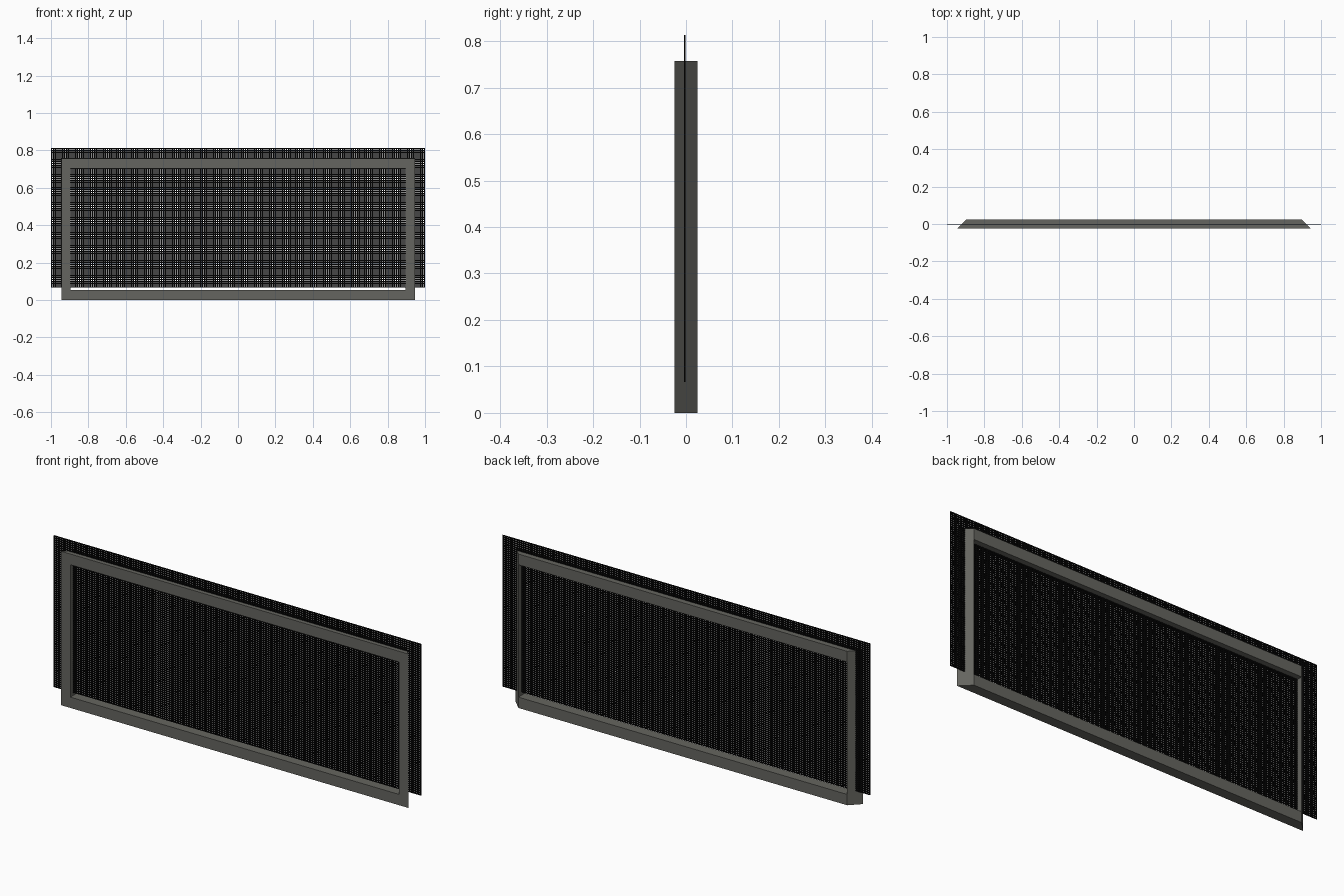
import bpy, bmesh

if "Cube" in bpy.data.objects:
    bpy.data.objects.remove(bpy.data.objects["Cube"])

def material(name, col):
    m = bpy.data.materials.new(name)
    m.diffuse_color = (*col, 1)
    m.use_nodes = True
    m.node_tree.nodes["Principled BSDF"].inputs["Base Color"].default_value = m.diffuse_color
    return m

frame_mat = material("warm grey frame", (0.13, 0.13, 0.115))
wire_mat = material("black wire", (0.001, 0.001, 0.001))

def prism(bm, outline, z0, z1):
    """Extrude an xy outline from z0 to z1."""
    lo = [bm.verts.new((x, y, z0)) for x, y in outline]
    hi = [bm.verts.new((x, y, z1)) for x, y in outline]
    n = len(outline)
    bm.faces.new(lo[::-1])
    bm.faces.new(hi)
    for i in range(n):
        j = (i + 1) % n
        bm.faces.new((lo[i], lo[j], hi[j], hi[i]))

def finish(bm, name, mat):
    bmesh.ops.recalc_face_normals(bm, faces=bm.faces)
    me = bpy.data.meshes.new(name)
    bm.to_mesh(me)
    bm.free()
    me.materials.append(mat)
    ob = bpy.data.objects.new(name, me)
    bpy.context.collection.objects.link(ob)
    return ob

XO, XI, D, H, B = 0.945, 0.895, 0.025, 0.757, 0.053

# rails: ends mitred towards the back
rail = [(-XO, -D), (XO, -D), (XI, D), (-XI, D)]
for name, z0, z1 in (("bottom_rail", 0, B), ("top_rail", H - B, H)):
    bm = bmesh.new()
    prism(bm, rail, z0, z1)
    finish(bm, name, frame_mat)

# side posts: wedge section continuing the mitre
for name, s in (("left_post", -1), ("right_post", 1)):
    bm = bmesh.new()
    prism(bm, [(s * XI, -D), (s * XO, -D), (s * XI, D)], B, H - B)
    finish(bm, name, frame_mat)

# wire screen, wider than the frame and shifted up
Z0, Z1, YC, W, T = 0.067, 0.813, -0.003, 0.003, 0.0015

def box(bm, x0, x1, z0, z1, t):
    prism(bm, [(x0, YC - t), (x1, YC - t), (x1, YC + t), (x0, YC + t)], z0, z1)

bm = bmesh.new()
NX = 200
for i in range(NX + 1):
    x = -1 + W + (2 - 2 * W) * i / NX
    box(bm, x - W, x + W, Z0, Z1, T)
finish(bm, "screen_vertical_wires", wire_mat)

bm = bmesh.new()
NZ = 74
for i in range(NZ + 1):
    z = Z0 + W + (Z1 - Z0 - 2 * W) * i / NZ
    box(bm, -1, 1, z - W, z + W, T * 0.9)
finish(bm, "screen_horizontal_wires", wire_mat)
